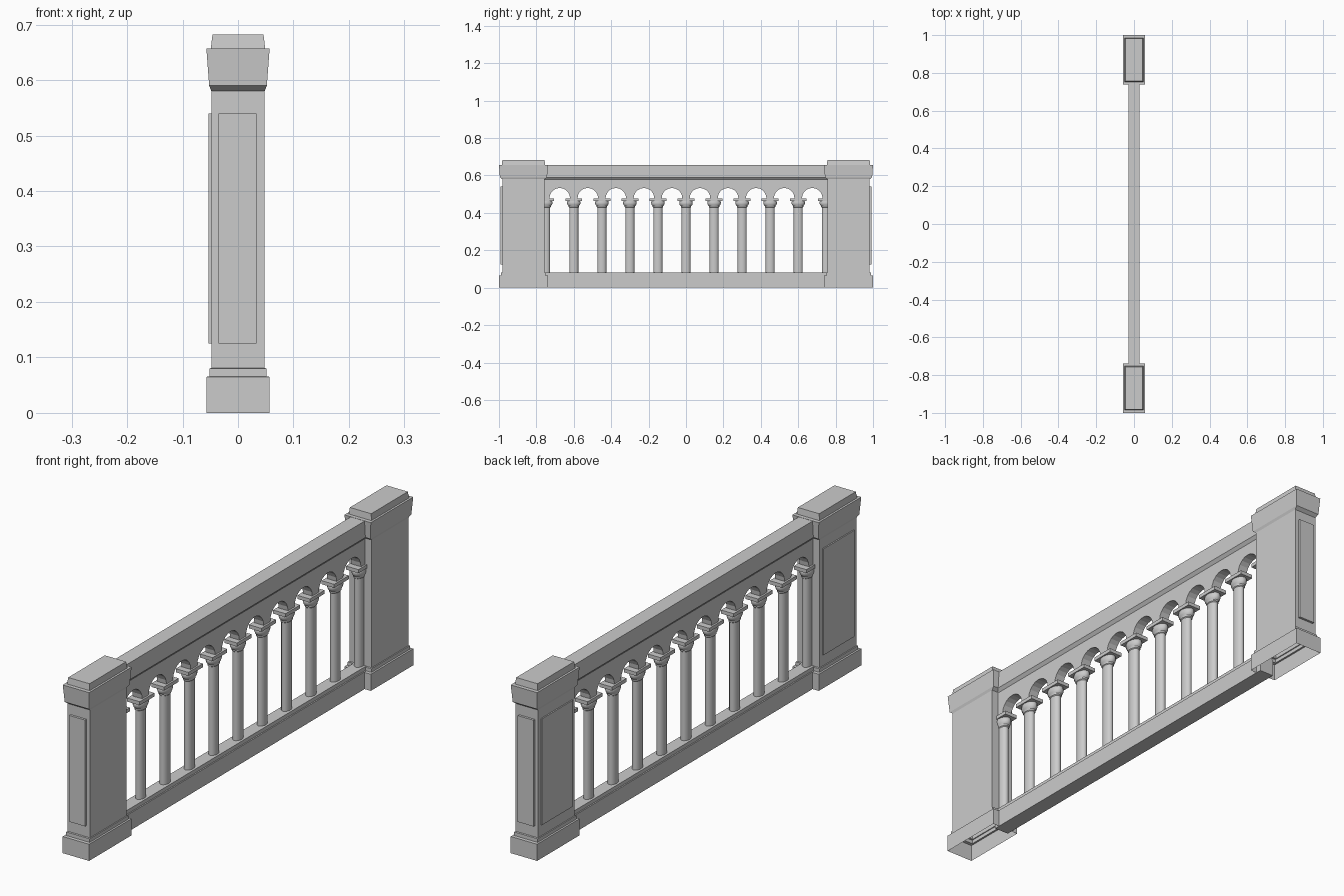
import bpy, bmesh
from math import pi, sin, cos

if "Cube" in bpy.data.objects:
    bpy.data.objects.remove(bpy.data.objects["Cube"])


def finish(name, bm):
    bmesh.ops.recalc_face_normals(bm, faces=bm.faces[:])
    me = bpy.data.meshes.new(name)
    bm.to_mesh(me)
    bm.free()
    ob = bpy.data.objects.new(name, me)
    bpy.context.collection.objects.link(ob)
    return ob


def box(name, x0, x1, y0, y1, z0, z1):
    bm = bmesh.new()
    bmesh.ops.create_cube(bm, size=1)
    for v in bm.verts:
        v.co.x = (x0 + x1) / 2 + v.co.x * (x1 - x0)
        v.co.y = (y0 + y1) / 2 + v.co.y * (y1 - y0)
        v.co.z = (z0 + z1) / 2 + v.co.z * (z1 - z0)
    return finish(name, bm)


def loft(name, rings, cap_bottom=True):
    """Skin a list of equal-length point rings."""
    bm = bmesh.new()
    loops = [[bm.verts.new(p) for p in r] for r in rings]
    n = len(loops[0])
    for a, b in zip(loops, loops[1:]):
        for i in range(n):
            j = (i + 1) % n
            bm.faces.new((a[i], a[j], b[j], b[i]))
    bm.faces.new(loops[-1])
    if cap_bottom:
        bm.faces.new(loops[0][::-1])
    return finish(name, bm)


def extrude_x(name, outline, hx):
    """Extrude a (y, z) outline to thickness 2*hx."""
    return loft(name, [[(x, y, z) for y, z in outline] for x in (-hx, hx)])


PILLAR_Y, BAY = 0.869, 0.15

# Pillars: stepped rectangular section, hollow underneath (half x, half y, z)
PILLAR = [(0.057, 0.131, 0), (0.057, 0.131, 0.065), (0.051, 0.119, 0.066),
          (0.051, 0.119, 0.08), (0.048, 0.113, 0.081), (0.048, 0.113, 0.58),
          (0.052, 0.126, 0.59), (0.057, 0.131, 0.657), (0.049, 0.116, 0.657),
          (0.046, 0.113, 0.682)]
for label, s in (("front", -1), ("back", 1)):
    c = s * PILLAR_Y
    loft(label + "_pillar",
         [[(-a, c - b, z), (a, c - b, z), (a, c + b, z), (-a, c + b, z)]
          for a, b, z in PILLAR], cap_bottom=False)
    # Raised panels on the end face and on the -x face
    ends = sorted((s * 0.975, s * 0.991))
    box(label + "_end_panel", -0.035, 0.033, *ends, 0.125, 0.54)
    box(label + "_side_panel", -0.053, -0.044, c - 0.095, c + 0.095, 0.125, 0.54)

# Bottom rail with a narrower plinth step
L = 0.76
box("bottom_rail", -0.03, 0.03, -L, L, 0, 0.067)
box("bottom_rail_step", -0.025, 0.025, -L, L, 0.067, 0.082)

# Top rail with chamfered underside
loft("top_rail", [[(-a, -L, z), (a, -L, z), (a, L, z), (-a, L, z)]
                  for a, z in ((0.02, 0.578), (0.03, 0.59), (0.03, 0.656))])

# Arcade: flat band with ten round arches cut from its lower edge
SPRING, R, SEG = 0.478, 0.055, 10
outline = [(L, 0.58), (-L, 0.58), (-L, SPRING)]
for k in range(10):
    cy = (k - 4.5) * BAY
    outline += [(cy - R * cos(pi * i / SEG), SPRING + R * sin(pi * i / SEG))
                for i in range(SEG + 1)]
outline.append((L, SPRING))
extrude_x("arcade", outline, 0.02)

# Columns: oval turned shafts with capital and abacus (radius, z)
COLUMN = [(0.024, 0.08), (0.024, 0.428), (0.028, 0.431), (0.028, 0.437),
          (0.033, 0.442), (0.036, 0.450), (0.036, 0.456), (0.034, 0.464)]
SIDES, SQUASH = 16, 0.68
for k in range(11):
    cy = (k - 5) * BAY
    col = loft(f"column_{k}",
               [[(SQUASH * r * cos(2 * pi * i / SIDES), cy + r * sin(2 * pi * i / SIDES), z)
                 for i in range(SIDES)] for r, z in COLUMN])
    bpy.ops.object.select_all(action='DESELECT')
    col.select_set(True)
    bpy.context.view_layer.objects.active = col
    bpy.ops.object.shade_smooth_by_angle(angle=0.6)
    box(f"abacus_{k}", -0.027, 0.027, cy - 0.045, cy + 0.045, 0.464, 0.478)
